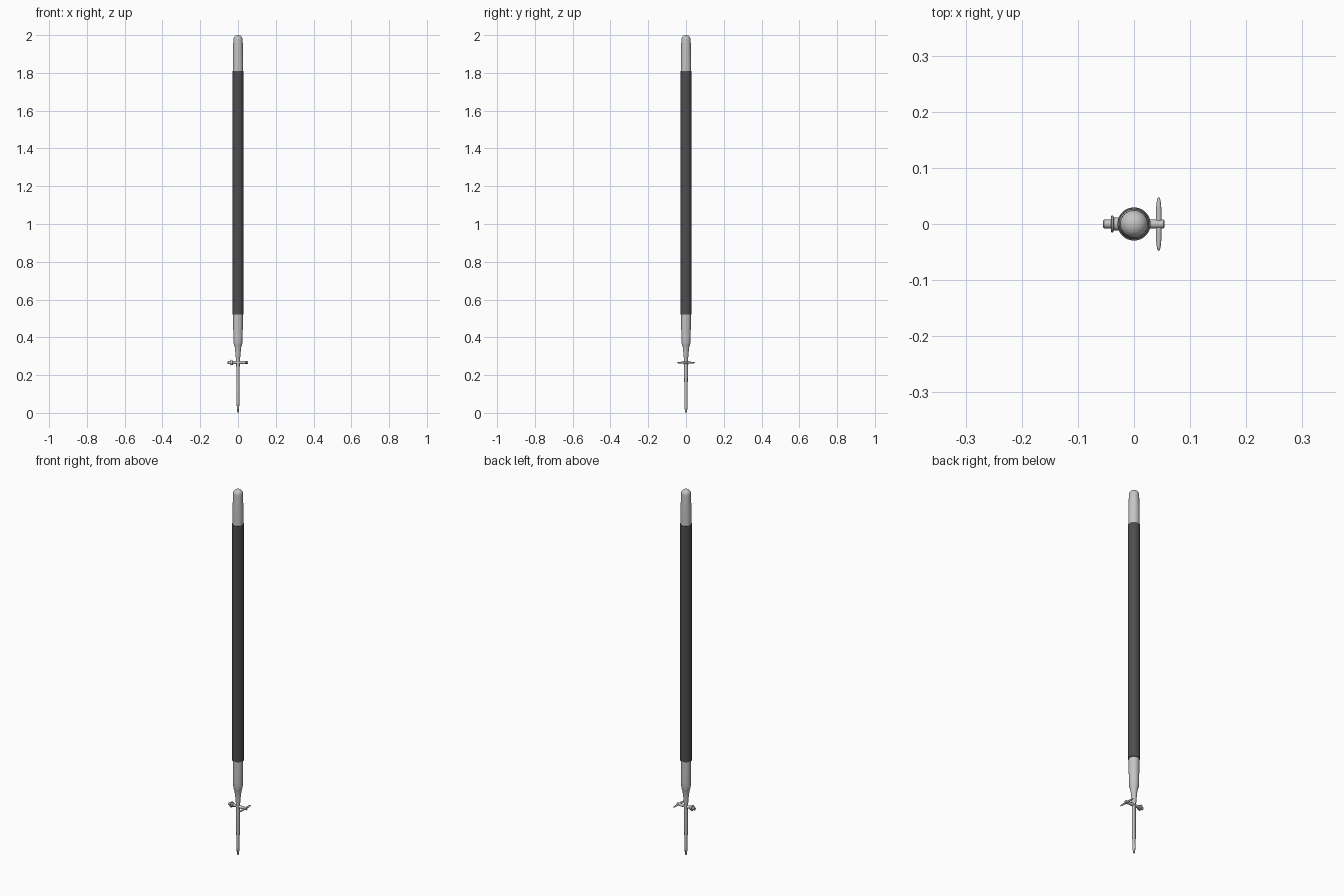
import bpy, bmesh, math
from mathutils import Matrix, Vector

if "Cube" in bpy.data.objects:
    bpy.data.objects.remove(bpy.data.objects["Cube"])


def material(name, c):
    m = bpy.data.materials.new(name)
    m.diffuse_color = (*c, 1)
    m.use_nodes = True
    m.node_tree.nodes["Principled BSDF"].inputs["Base Color"].default_value = m.diffuse_color
    return m


METAL = material("satin metal", (0.56, 0.56, 0.56))
GRIP = material("dark grip", (0.075, 0.075, 0.075))


def finish(name, bm, mat, angle=35):
    bmesh.ops.recalc_face_normals(bm, faces=bm.faces[:])
    me = bpy.data.meshes.new(name)
    bm.to_mesh(me)
    bm.free()
    me.materials.append(mat)
    ob = bpy.data.objects.new(name, me)
    bpy.context.collection.objects.link(ob)
    bpy.ops.object.select_all(action='DESELECT')
    ob.select_set(True)
    bpy.context.view_layer.objects.active = ob
    bpy.ops.object.shade_smooth_by_angle(angle=math.radians(angle))
    return ob


def loft(name, rings, mat, angle=35):
    """Skin closed rings of points and cap both ends."""
    bm = bmesh.new()
    vs = [[bm.verts.new(p) for p in ring] for ring in rings]
    n = len(vs[0])
    for a, b in zip(vs, vs[1:]):
        for i in range(n):
            j = (i + 1) % n
            bm.faces.new((a[i], a[j], b[j], b[i]))
    bm.faces.new(vs[0])
    bm.faces.new(vs[-1])
    return finish(name, bm, mat, angle)


def turned(name, profile, mat, along_x=False, z0=0, n=32, angle=35):
    """Lathe (radius, height) pairs about z, or about an x axis at height z0."""
    rings = []
    for r, h in profile:
        ring = []
        for i in range(n):
            a = 2 * math.pi * i / n
            c, s = r * math.cos(a), r * math.sin(a)
            ring.append((h, c, z0 + s) if along_x else (c, s, h))
        rings.append(ring)
    return loft(name, rings, mat, angle)


# Handle: dark grip between a metal cap and a metal ferrule
turned("grip", [(0.0295, 0.52), (0.0295, 1.81)], GRIP)
dome = [(0.0245 * math.cos(t) + 0.0002, 1.9755 + 0.0245 * math.sin(t))
        for t in [math.pi / 2 * k / 8 for k in range(9)]]
turned("end_cap", [(0.0275, 1.80), (0.0272, 1.88)] + dome, METAL)
turned("ferrule", [(0.0255, 0.53), (0.0255, 0.46), (0.0245, 0.40), (0.0232, 0.37),
                   (0.0205, 0.36), (0.0175, 0.35), (0.0155, 0.335), (0.013, 0.31),
                   (0.011, 0.285), (0.010, 0.27)], METAL)


# Pair of half-round blades with a thin slit between them
def blade(name, side):
    rings = []
    for z, rx, ry in [(0.285, 0.0095, 0.0095), (0.20, 0.009, 0.0095), (0.12, 0.0085, 0.009),
                      (0.05, 0.0075, 0.0085), (0.025, 0.006, 0.0075),
                      (0.01, 0.0045, 0.0055), (0.003, 0.0035, 0.0035), (0.0, 0.0022, 0.0015)]:
        ring = []
        for i in range(11):
            a = -math.pi / 2 + math.pi * i / 10
            ring.append((side * (0.0008 + (rx - 0.0008) * math.cos(a)), ry * math.sin(a), z))
        rings.append(ring)
    loft(name, rings, METAL)


blade("left_blade", -1)
blade("right_blade", 1)

# Adjusting screw through the blades, with a collar on the left
SZ = 0.266
turned("screw", [(0.006, -0.055), (0.0078, -0.0535), (0.0078, 0.0525), (0.006, 0.054)],
       METAL, True, SZ, 20)
turned("collar", [(0.0135, -0.041), (0.0155, -0.040), (0.0155, -0.0375), (0.0115, -0.036),
                  (0.0115, -0.028), (0.010, -0.026)], METAL, True, SZ, 24)

# Thumb wings: flattened, round-ended bar across the right end
bm = bmesh.new()
bmesh.ops.create_uvsphere(bm, u_segments=20, v_segments=14, radius=1)
for v in bm.verts:
    x, y, z = v.co
    w = math.sqrt(max(0, 1 - abs(z) ** 4))
    k = math.hypot(x, y) or 1
    v.co = Vector((0.044 + 0.005 * w * x / k * (k > 1e-4),
                   0.048 * z,
                   SZ + 0.005 * w * y / k * (k > 1e-4)))
finish("thumb_wings", bm, METAL, 60)
